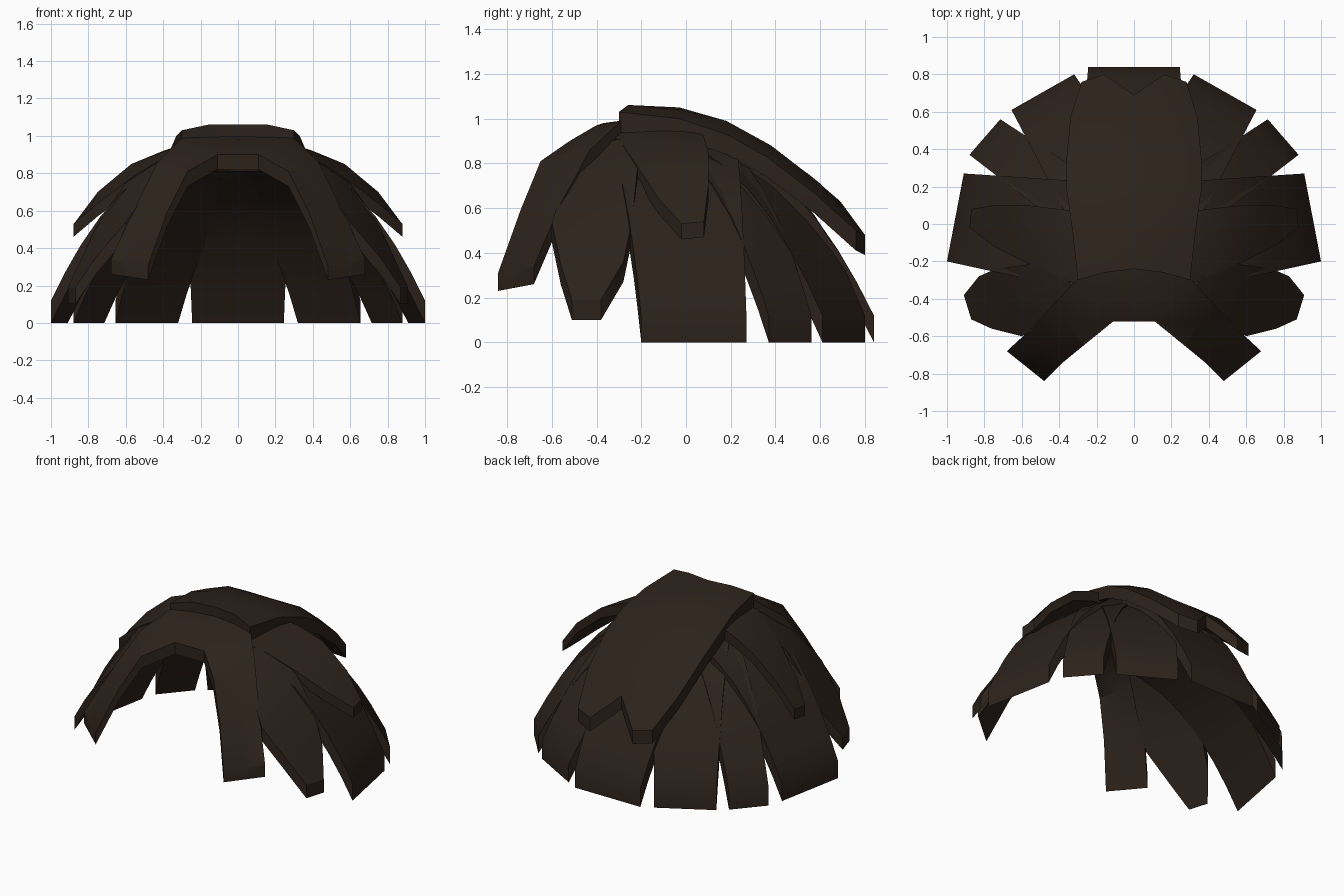
import bpy, bmesh
from mathutils import Vector

if "Cube" in bpy.data.objects:
    bpy.data.objects.remove(bpy.data.objects["Cube"])

hair = bpy.data.materials.new("dark_brown_hair")
hair.diffuse_color = (0.026, 0.016, 0.011, 1)
hair.use_nodes = True
hair.node_tree.nodes["Principled BSDF"].inputs["Base Color"].default_value = hair.diffuse_color


def sheet(name, columns, drop, mirror=True):
    """Loft columns of points into a surface and thicken it straight down."""
    bm = bmesh.new()
    top = [[bm.verts.new(p) for p in col] for col in columns]
    low = [[bm.verts.new(Vector(p) - Vector((0, 0, drop))) for p in col] for col in columns]
    nc, nr = len(top), len(top[0])
    for i in range(nc - 1):
        for j in range(nr - 1):
            for g in (top, low):
                bm.faces.new((g[i][j], g[i + 1][j], g[i + 1][j + 1], g[i][j + 1]))
    rim = [(i, 0) for i in range(nc)] + [(nc - 1, j) for j in range(1, nr)]
    rim += [(i, nr - 1) for i in range(nc - 2, -1, -1)] + [(0, j) for j in range(nr - 2, 0, -1)]
    for (a, b), (c, d) in zip(rim, rim[1:] + rim[:1]):
        if mirror and all(abs(top[i][j].co.x) < 1e-5 for i, j in ((a, b), (c, d))):
            continue  # open seam on the mirror plane
        bm.faces.new((top[a][b], top[c][d], low[c][d], low[a][b]))
    if mirror:
        geom = bm.verts[:] + bm.edges[:] + bm.faces[:]
        bmesh.ops.mirror(bm, geom=geom, axis='X', merge_dist=0.0001)
    bmesh.ops.recalc_face_normals(bm, faces=bm.faces)
    me = bpy.data.meshes.new(name)
    bm.to_mesh(me)
    bm.free()
    me.materials.append(hair)
    ob = bpy.data.objects.new(name, me)
    bpy.context.collection.objects.link(ob)
    bpy.ops.object.select_all(action='DESELECT')
    ob.select_set(True)
    bpy.context.view_layer.objects.active = ob
    bpy.ops.object.shade_smooth_by_angle(angle=0.5)
    return ob


def lock(name, edge_a, edge_b, drop, arch):
    """Lock between two edges, with a raised middle that fades to the tip."""
    n = len(edge_a) - 1
    mid = [(Vector(a) + Vector(b)) / 2 + Vector((0, 0, arch * (1 - i / n)))
           for i, (a, b) in enumerate(zip(edge_a, edge_b))]
    sheet(name, [edge_a, mid, edge_b], drop)


def dome_lock(name, a, b, mirror=True, power=2.4):
    """Long lock falling from the crown to the tip corners a and b."""
    a, b, start = Vector((*a, 0)), Vector((*b, 0)), Vector((0, -0.1, 0))
    m, h = (a + b) / 2, (a - b) / 2
    cols = [[], [], []]
    for t in (0.12, 0.3, 0.45, 0.6, 0.72, 0.83, 0.92, 1.0):
        for k, col in zip((-1, 0, 1), cols):
            p = start.lerp(m, t) + h * k * (1 + 0.3 * (1 - t))
            p.z = 0.92 - 0.8 * t ** power + (0.02 * (1 - t) if k == 0 else 0)
            col.append(p)
    sheet(name, cols, 0.12, mirror)


# long lower locks around the back and sides
dome_lock("back_lock", (-0.245, 0.84), (0.245, 0.84), False)
dome_lock("back_side_locks", (0.32, 0.80), (0.655, 0.61))
dome_lock("rear_corner_locks", (0.715, 0.56), (0.88, 0.37))
dome_lock("side_locks", (0.91, 0.27), (1.0, -0.2), True, 2.5)

# crown sheet with two tips at the back
sheet("crown", [
    [(0, -.24, 1.06), (0, -.03, 1.05), (0, .18, .99), (0, .36, .89), (0, .55, .75), (0, .69, .63)],
    [(.16, -.26, 1.06), (.19, -.03, 1.04), (.2, .18, .99), (.2, .38, .88), (.19, .6, .71), (.16, .8, .48)],
    [(.3, -.3, 1.03), (.33, -.03, 1.0), (.36, .18, .93), (.36, .36, .83), (.34, .57, .67), (.28, .76, .5)],
], 0.09)

# short upper side locks
lock("upper_side_locks",
     [(.25, -.35, .95), (.4, -.28, .88), (.55, -.22, .79), (.75, -.12, .64), (.88, -.02, .53)],
     [(.25, .06, .95), (.4, .08, .92), (.57, .1, .85), (.75, .1, .7), (.87, .08, .54)], 0.07, 0.02)

# temple locks
lock("temple_locks",
     [(.3, -.4, .88), (.45, -.52, .75), (.6, -.6, .54), (.76, -.56, .35), (.87, -.51, .19)],
     [(.4, -.2, .88), (.6, -.22, .75), (.74, -.24, .55), (.83, -.28, .36), (.91, -.38, .19)], 0.09, 0.03)

# parted fringe
lock("fringe",
     [(0, -.52, .9), (.11, -.52, .9), (.27, -.65, .81), (.38, -.74, .59), (.48, -.84, .31)],
     [(0, -.22, 1.0), (.3, -.29, .99), (.43, -.43, .86), (.55, -.56, .62), (.68, -.68, .34)], 0.08, 0.03)
